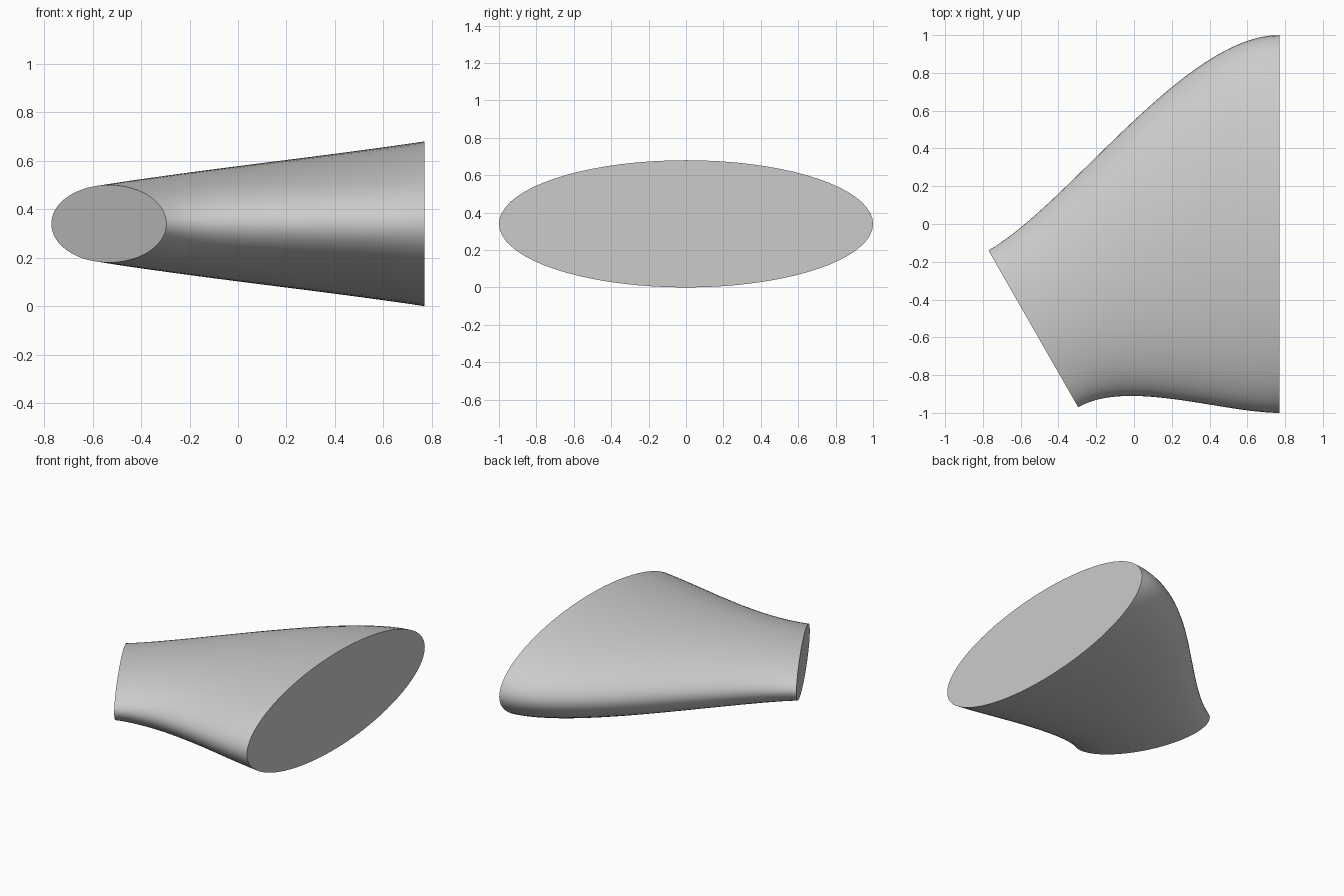
import bpy
import bmesh
from math import cos, sin, pi, radians
from mathutils import Vector

cube = bpy.data.objects.get("Cube")
if cube:
    bpy.data.objects.remove(cube, do_unlink=True)

SIDES, RINGS = 72, 32

# The two elliptical ends: centre, wide axis, half width, half height, flow direction
SMALL = dict(centre=Vector((-0.533, -0.555, 0.34)), axis=Vector((-0.497, 0.868, 0)),
             width=0.478, height=0.16)
LARGE = dict(centre=Vector((0.77, 0, 0.34)), axis=Vector((0, 1, 0)),
             width=1.0, height=0.34)
FLOW_START = Vector((cos(radians(30)), sin(radians(30)), 0))
FLOW_END = Vector((1, 0, 0))


def rim(end, angle):
    """Point on an elliptical end."""
    return (end["centre"] + end["axis"] * end["width"] * cos(angle)
            + Vector((0, 0, end["height"] * sin(angle))))


def blend(angle, t):
    """Curve leaving each end square to it, with a straight taper in height."""
    a, b = rim(SMALL, angle), rim(LARGE, angle)
    pull = 1.2 + 0.3 * cos(angle)
    p = (a * (2*t**3 - 3*t**2 + 1) + FLOW_START * pull * (t**3 - 2*t**2 + t)
         + b * (3*t**2 - 2*t**3) + FLOW_END * pull * (t**3 - t**2))
    p.z = a.z + (b.z - a.z) * t
    return p


grey = bpy.data.materials.new("light grey")
grey.use_nodes = True
colour = (0.6, 0.6, 0.6, 1)
grey.diffuse_color = colour
grey.node_tree.nodes["Principled BSDF"].inputs["Base Color"].default_value = colour

# Lofted skin with a flat cap on each end
bm = bmesh.new()
rings = [[bm.verts.new(blend(2 * pi * i / SIDES, j / RINGS)) for i in range(SIDES)]
         for j in range(RINGS + 1)]
for lower, upper in zip(rings, rings[1:]):
    for i in range(SIDES):
        k = (i + 1) % SIDES
        bm.faces.new((lower[i], lower[k], upper[k], upper[i]))
bm.faces.new(rings[0])
bm.faces.new(rings[-1])
bmesh.ops.recalc_face_normals(bm, faces=bm.faces)

mesh = bpy.data.meshes.new("lofted_duct")
bm.to_mesh(mesh)
bm.free()
mesh.materials.append(grey)
duct = bpy.data.objects.new("lofted_duct", mesh)
bpy.context.collection.objects.link(duct)

# Smooth skin, crisp rims
bpy.ops.object.select_all(action="DESELECT")
duct.select_set(True)
bpy.context.view_layer.objects.active = duct
bpy.ops.object.shade_smooth_by_angle(angle=radians(35))
